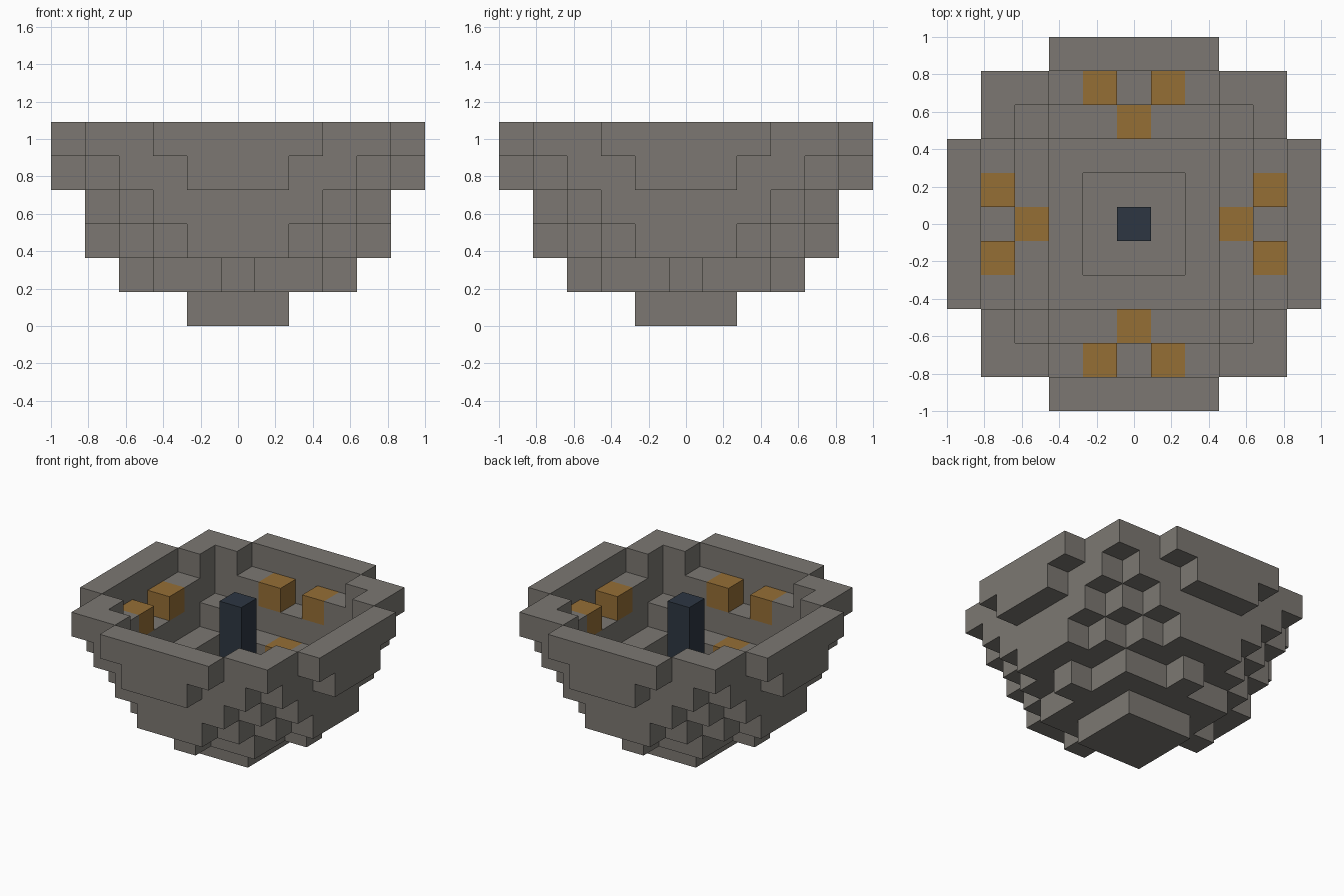
import bpy
import bmesh
from mathutils import Vector

cube = bpy.data.objects.get("Cube")
if cube:
    bpy.data.objects.remove(cube, do_unlink=True)

U = 2 / 11  # edge of one block


def make_material(name, colour):
    mat = bpy.data.materials.new(name)
    mat.use_nodes = True
    mat.diffuse_color = (*colour, 1)
    bsdf = mat.node_tree.nodes["Principled BSDF"]
    bsdf.inputs["Base Color"].default_value = (*colour, 1)
    bsdf.inputs["Roughness"].default_value = 0.9
    return mat


def strip(offset, lo, hi, layer):
    """Blocks at a distance from the centre, repeated on all four sides."""
    cells = set()
    for along in range(lo, hi + 1):
        for s in (-1, 1):
            for t in (-1, 1):
                cells.add((s * along, t * offset, layer))
                cells.add((t * offset, s * along, layer))
    return cells


# Stepped bowl: (offset, first, last) strips for each tier, bottom to top
tiers = [
    [(0, 0, 1), (1, 0, 1)],
    [(2, 0, 2), (3, 0, 0)],
    [(3, 0, 2), (4, 0, 1)],
    [(4, 0, 2), (3, 3, 3)],
    [(5, 0, 1), (4, 1, 3)],
    [(5, 0, 2), (4, 3, 4)],
]
bowl = set()
for layer, strips in enumerate(tiers):
    for s in strips:
        bowl |= strip(*s, layer)

# Ochre blocks: one flush in the ledge and a pair above it on each side
ochre = strip(3, 0, 0, 2) | strip(4, 1, 1, 4)
bowl -= ochre

# Central pillar standing on the floor
pillar = {(0, 0, layer) for layer in range(1, len(tiers))}

solid = bowl | ochre | pillar


def build_blocks(name, cells, mat):
    """Make one mesh of the outer faces of a group of blocks."""
    bm = bmesh.new()
    for cell in sorted(cells):
        centre = Vector((cell[0], cell[1], cell[2] + 0.5))
        for axis in range(3):
            for sign in (-1, 1):
                near = list(cell)
                near[axis] += sign
                if tuple(near) in solid:
                    continue
                n, a = Vector(), Vector()
                n[axis] = sign / 2
                a[(axis + 1) % 3] = 0.5
                b = n.normalized().cross(a)
                corners = (-a - b, a - b, a + b, b - a)
                bm.faces.new([bm.verts.new((centre + n + c) * U) for c in corners])
    bmesh.ops.remove_doubles(bm, verts=bm.verts, dist=U / 100)
    mesh = bpy.data.meshes.new(name)
    bm.to_mesh(mesh)
    bm.free()
    mesh.materials.append(mat)
    obj = bpy.data.objects.new(name, mesh)
    bpy.context.collection.objects.link(obj)


build_blocks("stepped_bowl", bowl, make_material("stone grey", (0.2, 0.187, 0.168)))
build_blocks("ochre_blocks", ochre, make_material("ochre", (0.3, 0.157, 0.036)))
build_blocks("central_pillar", pillar, make_material("dark slate blue", (0.026, 0.037, 0.055)))
